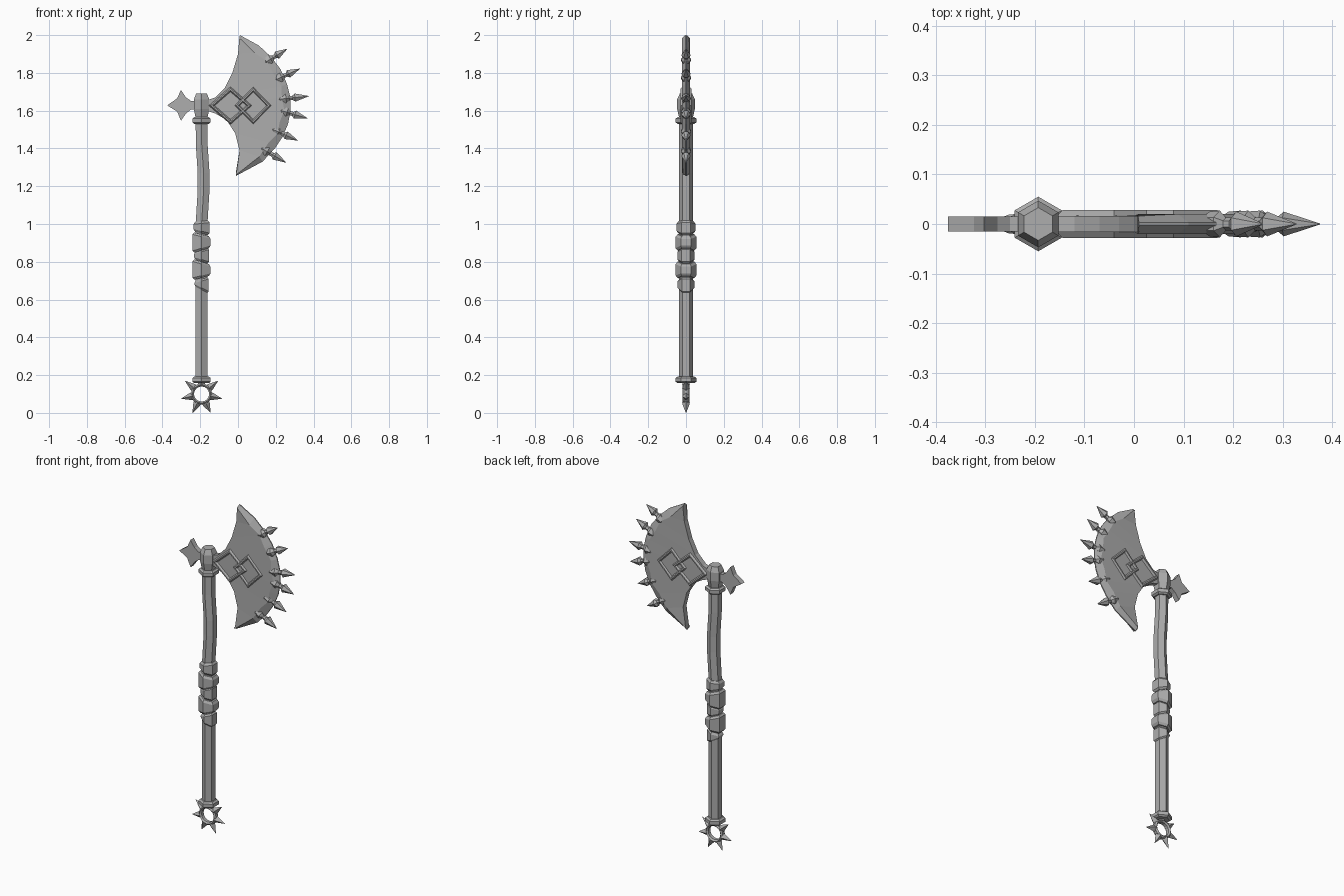
import bpy, math
from mathutils import Vector

cube = bpy.data.objects.get("Cube")
if cube:
    bpy.data.objects.remove(cube)

steel = bpy.data.materials.new("grey steel")
steel.use_nodes = True
COLOUR = (0.42, 0.42, 0.42, 1)
steel.diffuse_color = COLOUR
steel.node_tree.nodes["Principled BSDF"].inputs["Base Color"].default_value = COLOUR


def add(name, verts, faces):
    mesh = bpy.data.meshes.new(name)
    mesh.from_pydata(verts, [], faces)
    mesh.validate()
    mesh.materials.append(steel)
    obj = bpy.data.objects.new(name, mesh)
    bpy.context.collection.objects.link(obj)
    bpy.context.view_layer.objects.active = obj
    bpy.ops.object.select_all(action='DESELECT')
    obj.select_set(True)
    bpy.ops.object.mode_set(mode='EDIT')
    bpy.ops.mesh.select_all(action='SELECT')
    bpy.ops.mesh.normals_make_consistent(inside=False)
    bpy.ops.object.mode_set(mode='OBJECT')
    return obj


def bridge(count, n, closed=False):
    """Quads joining consecutive loops of n vertices."""
    last = count if closed else count - 1
    return [(i * n + j, i * n + (j + 1) % n,
             (i + 1) % count * n + (j + 1) % n, (i + 1) % count * n + j)
            for i in range(last) for j in range(n)]


def loft(name, rings, axis=(0, 0, 1), n=6):
    """Solid through rings of (centre, radius, slope); corners point along y."""
    w = Vector(axis).normalized()
    v = Vector((0, 1, 0))
    u = v.cross(w)
    verts = []
    for centre, r, slope in rings:
        for j in range(n):
            a = math.tau * j / n
            side = r * math.sin(a)
            verts.append(Vector(centre) + v * r * math.cos(a) + u * side + w * slope * side)
    faces = bridge(len(rings), n)
    faces += [tuple(range(n)), tuple(range((len(rings) - 1) * n, len(rings) * n))]
    return add(name, verts, faces)


def post(name, profile, x=-0.193, slopes=(0, 0)):
    """Upright hexagonal part from (height, radius); slopes tilt its two ends."""
    half = len(profile) / 2
    loft(name, [((x, 0, z), r, slopes[i >= half]) for i, (z, r) in enumerate(profile)])


def spike(name, base, tip, profile, n=6):
    """Spike from (distance along, radius), running from base to tip."""
    b, t = Vector((base[0], 0, base[1])), Vector((tip[0], 0, tip[1]))
    loft(name, [(b + (t - b) * s, r, 0) for s, r in profile], t - b, n)


# Bent shaft
PATH = [(-0.193, 0.18), (-0.193, 0.7), (-0.193, 1.0), (-0.182, 1.18),
        (-0.182, 1.27), (-0.192, 1.42), (-0.193, 1.57)]
loft("shaft", [((x, 0, z), 0.036, 0) for x, z in PATH])

# Collars and socket
for name, z in (("bottom_collar", 0.175), ("top_collar", 1.548)):
    post(name, [(z - 0.018, 0.044), (z - 0.01, 0.055), (z + 0.01, 0.055), (z + 0.018, 0.044)])
post("head_socket", [(1.56, 0.036), (1.61, 0.047), (1.66, 0.047), (1.69, 0.033)])

# Leather style grip wraps, each tilted differently
WRAPS = [(0.65, 0.71, 0.044, -0.5, 0.3), (0.715, 0.80, 0.055, 0.25, -0.3),
         (0.80, 0.865, 0.045, -0.3, 0.3), (0.86, 0.945, 0.055, 0.3, -0.25),
         (0.95, 1.015, 0.049, -0.25, 0.1)]
for i, (low, high, r, s0, s1) in enumerate(WRAPS):
    post(f"grip_wrap_{i + 1}", [(low, r - 0.01), (low + 0.012, r),
                                (high - 0.012, r), (high, r - 0.01)], slopes=(s0, s1))

# Pommel ring with seven spikes
CX, CZ, N = -0.193, 0.1, 16
PROFILE = [(0.04, -0.01), (0.048, -0.018), (0.056, -0.01),
           (0.056, 0.01), (0.048, 0.018), (0.04, 0.01)]
add("pommel_ring",
    [(CX + r * math.cos(math.tau * j / N), y, CZ + r * math.sin(math.tau * j / N))
     for r, y in PROFILE for j in range(N)], bridge(len(PROFILE), N, True))
for k in range(7):
    a = math.pi / 2 + math.tau * k / 7
    c, s = math.cos(a), math.sin(a)
    spike(f"pommel_spike_{k + 1}", (CX + 0.048 * c, CZ + 0.048 * s),
          (CX + 0.11 * c, CZ + 0.11 * s), [(0, 0.02), (0.2, 0.019), (1, 0.001)], 4)

# Blade: concave back edge, convex cutting edge, wavy bevel line between them
BACK = [(0.01, 1.99), (0.0, 1.90), (-0.03, 1.80), (-0.07, 1.72), (-0.12, 1.67),
        (-0.18, 1.65), (-0.18, 1.605), (-0.12, 1.585), (-0.06, 1.55),
        (-0.015, 1.48), (0.008, 1.39), (-0.01, 1.26)]
EDGE = [(0.01, 2.0), (0.11, 1.945), (0.175, 1.885), (0.225, 1.82), (0.26, 1.74),
        (0.277, 1.67), (0.278, 1.60), (0.265, 1.53), (0.235, 1.46),
        (0.195, 1.40), (0.13, 1.33), (-0.01, 1.255)]
FOCUS = Vector((-0.06, 1.63))
bevel = []
for i, p in enumerate(EDGE):
    inward = (FOCUS - Vector(p)).normalized()
    inset = 0.015 if i in (0, len(EDGE) - 1) else (0.032, 0.045)[i % 2]
    bevel.append(tuple(Vector(p) + inward * inset))
count = len(EDGE)
# Loops run round the section: back, bevel and edge on each side
section = [(BACK, -0.016), (bevel, -0.02), (EDGE, -0.003),
           (EDGE, 0.003), (bevel, 0.02), (BACK, 0.016)]
verts = [(line[i][0], y, line[i][1]) for i in range(count) for line, y in section]
faces = bridge(count, 6)
faces += [tuple(range(6)), tuple(range((count - 1) * 6, count * 6))]
add("axe_blade", verts, faces)

# Interlocking diamond frames raised on both faces
SECTION = [(0, 0.016), (0.007, 0.028), (0.014, 0.028), (0.021, 0.016),
           (0.021, -0.016), (0.014, -0.028), (0.007, -0.028), (0, -0.016)]
for name, cx, w, h in (("left_hand_diamond", -0.04, 0.115, 0.1),
                       ("right_hand_diamond", 0.08, 0.098, 0.1)):
    verts = []
    for inset, y in SECTION:
        k = 1 - inset * math.hypot(w, h) / (w * h)
        verts += [(cx + w * k * dx, y, 1.627 + h * k * dz)
                  for dx, dz in ((1, 0), (0, 1), (-1, 0), (0, -1))]
    add(name, verts, bridge(len(SECTION), 4, True))

# Arrow shaped spikes mounted on the cutting edge
RIM = [((0.177, 1.876), (0.26, 1.927)), ((0.235, 1.78), (0.327, 1.822)),
       ((0.26, 1.665), (0.375, 1.677)), ((0.265, 1.59), (0.367, 1.56)),
       ((0.22, 1.485), (0.317, 1.442)), ((0.16, 1.38), (0.255, 1.325))]
for i, (base, tip) in enumerate(RIM):
    spike(f"edge_spike_{i + 1}", base, tip,
          [(-0.5, 0.012), (-0.3, 0.025), (-0.05, 0.027), (0.1, 0.013),
           (0.25, 0.013), (0.36, 0.025), (1, 0.001)])

# Four-pointed back spike
STAR = [(-0.2, 1.65), (-0.25, 1.652), (-0.275, 1.67), (-0.302, 1.71), (-0.322, 1.665),
        (-0.375, 1.628), (-0.322, 1.595), (-0.302, 1.547), (-0.275, 1.585),
        (-0.25, 1.605), (-0.2, 1.608)]
n = len(STAR)
add("back_spike", [(x, y, z) for y in (-0.015, 0.015) for x, z in STAR],
    bridge(2, n) + [tuple(range(n)), tuple(range(n, 2 * n))])
